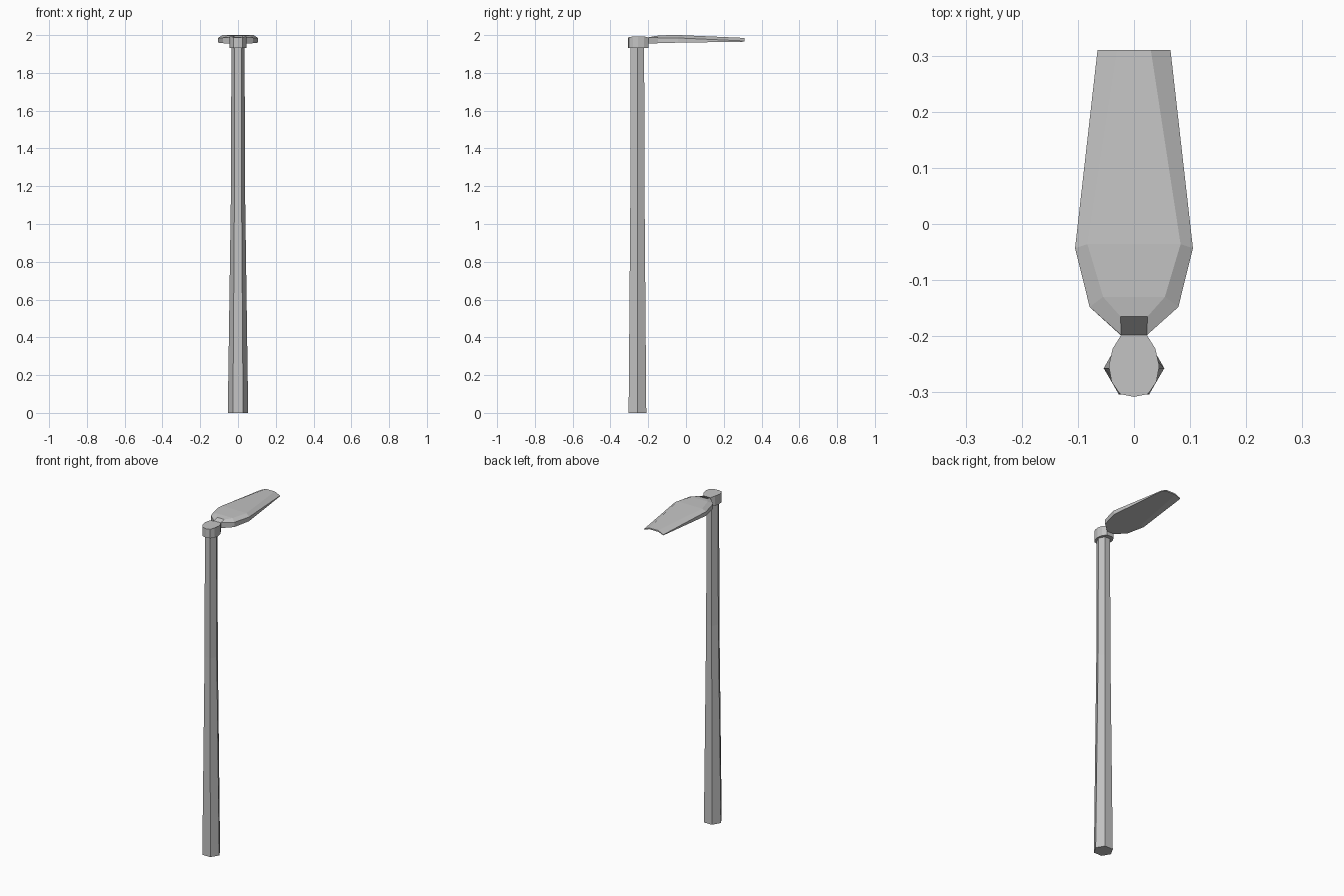
import bpy, bmesh, math

cube = bpy.data.objects.get("Cube")
if cube:
    bpy.data.objects.remove(cube, do_unlink=True)

metal = bpy.data.materials.new("grey_metal")
metal.use_nodes = True
GREY = (0.55, 0.55, 0.55, 1)
metal.diffuse_color = GREY
metal.node_tree.nodes["Principled BSDF"].inputs["Base Color"].default_value = GREY

POLE_Y = -0.257


def loft(name, rings):
    """Bridge equal-length rings of points and cap both ends."""
    bm = bmesh.new()
    loops = [[bm.verts.new(p) for p in ring] for ring in rings]
    n = len(loops[0])
    for a, b in zip(loops, loops[1:]):
        for i in range(n):
            j = (i + 1) % n
            bm.faces.new((a[i], a[j], b[j], b[i]))
    bm.faces.new(loops[0])
    bm.faces.new(loops[-1])
    bmesh.ops.recalc_face_normals(bm, faces=bm.faces)
    mesh = bpy.data.meshes.new(name)
    bm.to_mesh(mesh)
    bm.free()
    mesh.materials.append(metal)
    obj = bpy.data.objects.new(name, mesh)
    bpy.context.collection.objects.link(obj)
    return obj


def hexagon(rx, ry, z):
    corners = [math.radians(60 * i) for i in range(6)]
    return [(rx * math.cos(a), POLE_Y + ry * math.sin(a), z) for a in corners]


# Hexagonal pole, tapering up to just past the middle
loft("pole", [hexagon(0.054, 0.054, 0), hexagon(0.037, 0.043, 1.2),
              hexagon(0.035, 0.041, 1.95)])

# Collar on top of the pole, narrowing towards the lamp head
half = [(0.0, -0.308), (0.025, -0.303), (0.04, -0.281), (0.045, -0.253),
        (0.038, -0.222), (0.023, -0.198)]
outline = half + [(-x, y) for x, y in reversed(half[1:])]


def collar_top(y):
    return 1.993 - max(0, -0.287 - y) * 0.3 - max(0, y + 0.222) * 0.25


loft("collar", [[(x, y, 1.933) for x, y in outline],
                [(x, y, collar_top(y)) for x, y in outline]])

# Lamp head: cross-sections as y, rim half-width, crown y, crown half-width,
# then heights of underside rim, underside middle, rim and crown
sections = [
    (-0.198, 0.023, -0.165, 0.024, 1.955, 1.955, 1.988, 1.995),
    (-0.148, 0.079, -0.13, 0.055, 1.957, 1.957, 1.986, 1.999),
    (-0.043, 0.105, -0.036, 0.083, 1.96, 1.962, 1.985, 2.0),
    (0.31, 0.065, 0.31, 0.03, 1.965, 1.977, 1.969, 1.985),
]
rings = []
for y, w, cy, cw, under, middle, rim, crown in sections:
    side = [(cw, y, middle), (w, y, under), (w, y, rim), (cw, cy, crown)]
    rings.append(side + [(-x, yy, z) for x, yy, z in reversed(side)])
loft("lamp_head", rings)
